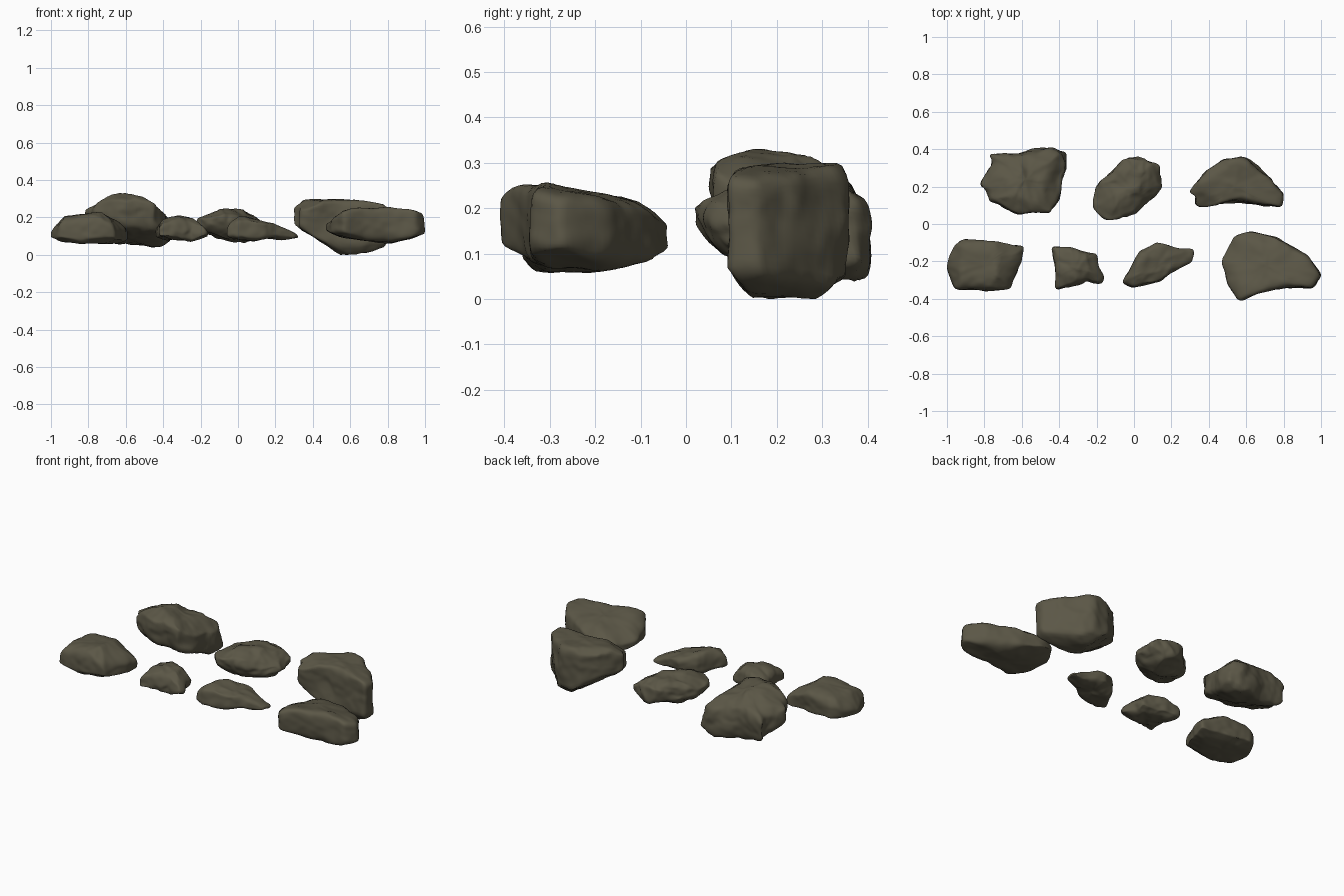
import bpy
import bmesh
import math
import random
from mathutils import Vector, noise

cube = bpy.data.objects.get("Cube")
if cube:
    bpy.data.objects.remove(cube, do_unlink=True)

stone = bpy.data.materials.new("dark olive stone")
stone.use_nodes = True
colour = (0.105, 0.095, 0.062, 1)
stone.diffuse_color = colour
shader = stone.node_tree.nodes["Principled BSDF"]
shader.inputs["Base Color"].default_value = colour
shader.inputs["Roughness"].default_value = 0.9

AROUND, RINGS = 96, 36


def resample(outline):
    """Evenly spaced points along a closed outline, with softened corners."""
    points = [Vector((x, y)) / 100 for x, y in outline]
    edges = list(zip(points, points[1:] + points[:1]))
    step = sum((b - a).length for a, b in edges) / AROUND
    result, travelled = [], 0.0
    for a, b in edges:
        length = (b - a).length
        while len(result) * step < travelled + length and len(result) < AROUND:
            result.append(a.lerp(b, (len(result) * step - travelled) / length))
        travelled += length
    for _ in range(2):
        result = [(result[i - 1] + p * 2 + result[(i + 1) % len(result)]) / 4
                  for i, p in enumerate(result)]
    return result


def heights(stations, x):
    """Top and bottom of the rock at x, interpolated between stations."""
    x *= 100
    if x <= stations[0][0]:
        return stations[0][1] / 100, stations[0][2] / 100
    for (xa, ta, ba), (xb, tb, bb) in zip(stations, stations[1:]):
        if x <= xb:
            f = (x - xa) / (xb - xa)
            return (ta + (tb - ta) * f) / 100, (ba + (bb - ba) * f) / 100
    return stations[-1][1] / 100, stations[-1][2] / 100


def extent(points, k):
    return min(p[k] for p in points), max(p[k] for p in points)


def chip(points, rng, count):
    """Flatten the parts of the rock that stick out past random planes."""
    size = [high - low for low, high in (extent(points, k) for k in range(3))]
    for _ in range(count):
        angle = rng.uniform(0, math.tau)
        tilt = rng.choice((-1, 1)) * rng.uniform(0.6, 1.6)
        n = Vector((math.cos(angle) / size[0], math.sin(angle) / size[1], tilt / size[2]))
        n.normalize()
        reach = [p.dot(n) for p in points]
        low, high = min(reach), max(reach)
        limit = high - (high - low) * rng.uniform(0.02, 0.06)
        for p, r in zip(points, reach):
            if r > limit:
                p -= n * (r - limit) * 0.9


def fit(points, spans):
    """Keep the weathered rock within its intended extents."""
    for k, (start, end) in enumerate(spans):
        low, high = extent(points, k)
        for p in points:
            p[k] = start + (p[k] - low) / (high - low) * (end - start)


def rock(name, outline, stations, rim, boxes, leans, rough, seed):
    """A boulder: plan outline swept over a rounded box section.
    Boxes and leans hold one value for the top and one for the base;
    a lean is the slope of that side towards the back."""
    rng = random.Random(seed)
    ring = resample(outline)
    centre = sum(ring, Vector((0, 0))) / len(ring)
    points = []
    for j in range(RINGS + 1):
        t = math.pi * (j / RINGS - 0.5)
        box = boxes[0] if t > 0 else boxes[1]
        across, up = abs(math.cos(t)), abs(math.sin(t))
        norm = (across ** box + up ** box) ** (1 / box)
        pole = j in (0, RINGS)
        for p in [centre] if pole else ring:
            x, y = centre + (p - centre) * (across / norm)
            top, bottom = heights(stations, x)
            top += leans[0] * (y - centre.y)
            bottom += leans[1] * (y - centre.y)
            middle = bottom + (top - bottom) * rim
            z = middle + ((top if t > 0 else bottom) - middle) * up / norm
            points.append(Vector((x, y, z)))
    corners = [Vector(c) / 100 for c in outline]
    spans = [extent(corners, 0), extent(corners, 1), extent(points, 2)]
    chip(points, rng, 9)
    # Weathered lumps and fine pitting
    shift = Vector((seed * 3.7, seed, 0))
    for p in points:
        lumps = noise.noise_vector(p * 9 + shift) * rough
        pits = noise.noise_vector(p * 26 + shift) * rough * 0.35
        p += lumps + pits
    fit(points, spans)

    bm = bmesh.new()
    verts = [bm.verts.new(p) for p in points]
    rows = [verts[1 + k * AROUND:1 + (k + 1) * AROUND] for k in range(RINGS - 1)]
    for i in range(AROUND):
        k = (i + 1) % AROUND
        bm.faces.new((verts[0], rows[0][k], rows[0][i]))
        bm.faces.new((verts[-1], rows[-1][i], rows[-1][k]))
        for a, b in zip(rows, rows[1:]):
            bm.faces.new((a[i], a[k], b[k], b[i]))
    bmesh.ops.recalc_face_normals(bm, faces=bm.faces)
    mesh = bpy.data.meshes.new(name)
    bm.to_mesh(mesh)
    bm.free()
    mesh.materials.append(stone)
    obj = bpy.data.objects.new(name, mesh)
    bpy.context.collection.objects.link(obj)
    bpy.ops.object.select_all(action="DESELECT")
    obj.select_set(True)
    bpy.context.view_layer.objects.active = obj
    bpy.ops.object.shade_smooth_by_angle(angle=math.radians(50))


# Back row: outline (x, y), then stations (x, top, bottom), all in hundredths
rock("back_right_boulder",
     [(-78, 37), (-60, 37), (-55, 39), (-44, 41), (-37, 38), (-36, 31), (-39, 22), (-40, 12),
      (-45, 6), (-62, 5), (-77, 12), (-78, 18), (-82, 19), (-82, 22), (-76, 33)],
     [(-82, 25, 12), (-72, 29, 9), (-61, 31, 8), (-54, 29, 7), (-37, 27, 6)],
     0.5, (4, 4.5), (-0.22, -0.28), 0.016, 1)
rock("back_middle_rock",
     [(-22, 8), (-21, 15), (-17, 25), (-8, 33), (-3, 36), (5, 33), (14, 32), (15, 20),
      (8, 12), (0, 5), (-15, 2)],
     [(-22, 22, 12), (-10, 25, 7), (3, 24, 6), (15, 19, 8)],
     0.5, (3.2, 2.5), (0, 0), 0.022, 2)
rock("back_left_boulder",
     [(30, 17), (34, 22), (39, 29), (48, 35), (58, 36), (64, 33), (72, 25), (80, 16),
      (79, 9), (70, 10), (60, 12), (50, 12), (38, 9), (33, 10), (34, 15)],
     [(31, 28, 15), (36, 30, 13), (50, 30, 4), (55, 30, 0), (63, 30, 0), (80, 28, 4)],
     0.55, (8, 9), (0, 0), 0.012, 3)

# Front row
rock("front_right_boulder",
     [(-100, -23), (-95, -11), (-90, -8), (-75, -9), (-59, -12), (-60, -20), (-66, -34),
      (-78, -36), (-95, -35)],
     [(-100, 14, 9), (-92, 21, 7), (-72, 23, 6), (-60, 16, 6)],
     0.4, (4.2, 6), (0, 0.05), 0.01, 4)
rock("front_small_rock",
     [(-44, -13), (-35, -12), (-27, -15), (-20, -16), (-19, -22), (-16, -26), (-17, -31),
      (-25, -30), (-32, -32), (-42, -35), (-43, -27)],
     [(-44, 18, 8), (-34, 21, 7), (-24, 20, 7), (-16, 13, 8)],
     0.4, (3.6, 4), (0, 0), 0.016, 5)
rock("front_middle_rock",
     [(-6, -31), (-3, -25), (4, -14), (12, -10), (22, -12), (32, -13), (31, -21), (22, -25),
      (14, -31), (0, -34)],
     [(-6, 18, 8), (2, 21, 7), (18, 18, 8), (32, 11, 8)],
     0.4, (3.6, 3.6), (0, 0), 0.012, 6)
rock("front_left_boulder",
     [(47, -20), (54, -7), (62, -4), (75, -7), (87, -14), (93, -17), (100, -27), (95, -34),
      (80, -34), (68, -36), (56, -41), (50, -32)],
     [(47, 17, 10), (56, 22, 9), (68, 24, 7), (82, 24, 6), (100, 23, 8)],
     0.5, (6, 4.5), (-0.2, 0), 0.009, 7)
